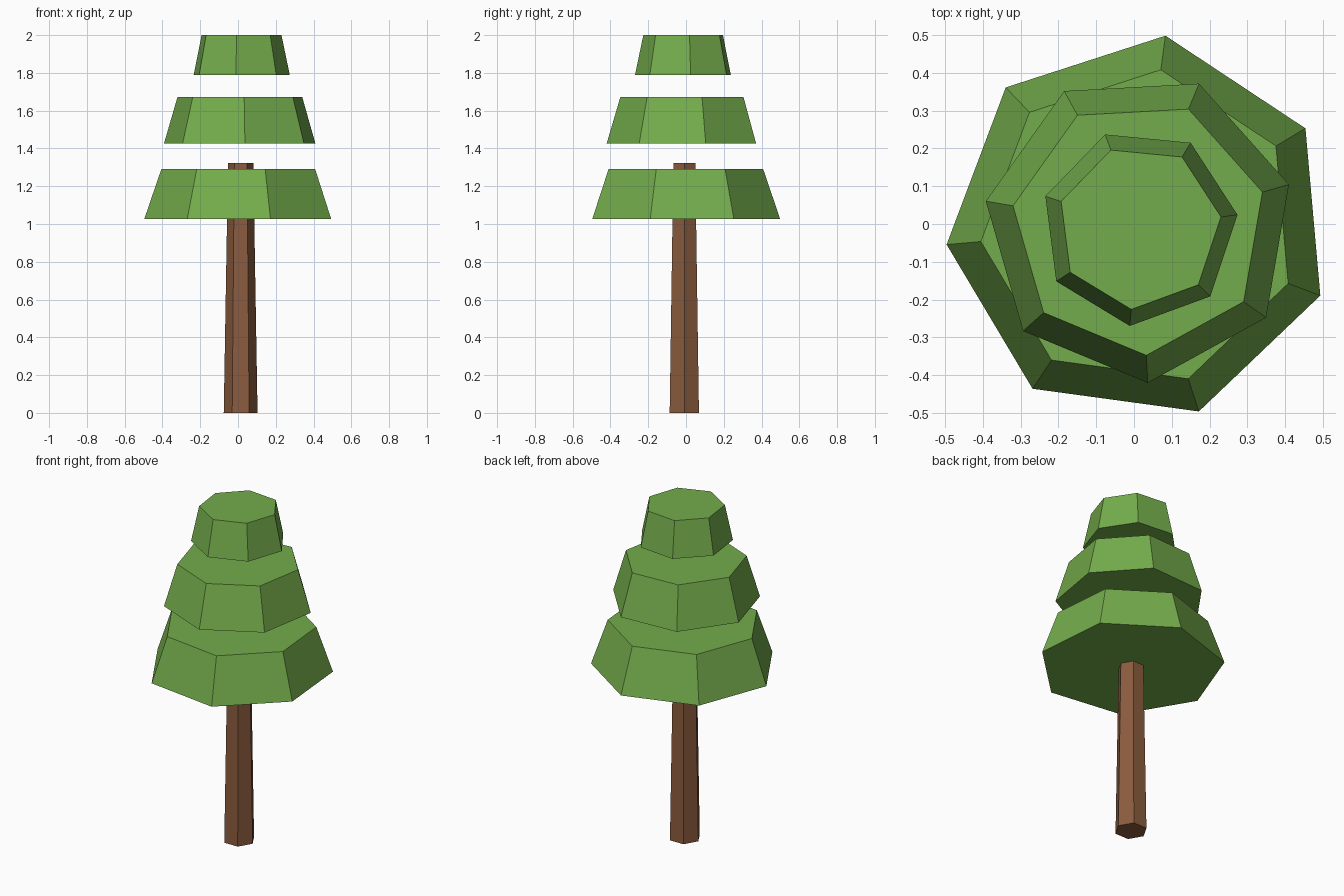
import bpy
from math import radians

cube = bpy.data.objects.get("Cube")
if cube:
    bpy.data.objects.remove(cube, do_unlink=True)

CENTRE = (0.014, -0.009)


def make_material(name, colour):
    mat = bpy.data.materials.new(name)
    mat.use_nodes = True
    mat.diffuse_color = colour
    mat.node_tree.nodes["Principled BSDF"].inputs["Base Color"].default_value = colour
    return mat


def frustum(name, sides, bottom_radius, top_radius, bottom, top, first_corner, mat):
    """Flat-shaded tapered prism whose first corner lies at the given angle from +x."""
    # cone primitives start their first corner on +y
    bpy.ops.mesh.primitive_cone_add(
        vertices=sides, radius1=bottom_radius, radius2=top_radius, depth=top - bottom,
        location=(*CENTRE, (bottom + top) / 2),
        rotation=(0, 0, radians(first_corner - 90)))
    obj = bpy.context.object
    obj.name = obj.data.name = name
    obj.data.materials.append(mat)
    return obj


bark = make_material("bark brown", (0.254, 0.107, 0.048, 1))
leaves = make_material("leaf green", (0.175, 0.415, 0.072, 1))

# Tapered six-sided trunk, ending just above the lowest tier
frustum("trunk", 6, 0.0895, 0.067, 0, 1.323, 0, bark)

# Three floating seven-sided foliage tiers, each turned differently
frustum("lower_foliage", 7, 0.512, 0.421, 1.027, 1.292, 30.8, leaves)
frustum("middle_foliage", 7, 0.412, 0.339, 1.425, 1.673, 16, leaves)
frustum("upper_foliage", 7, 0.262, 0.218, 1.79, 2, 7.3, leaves)
